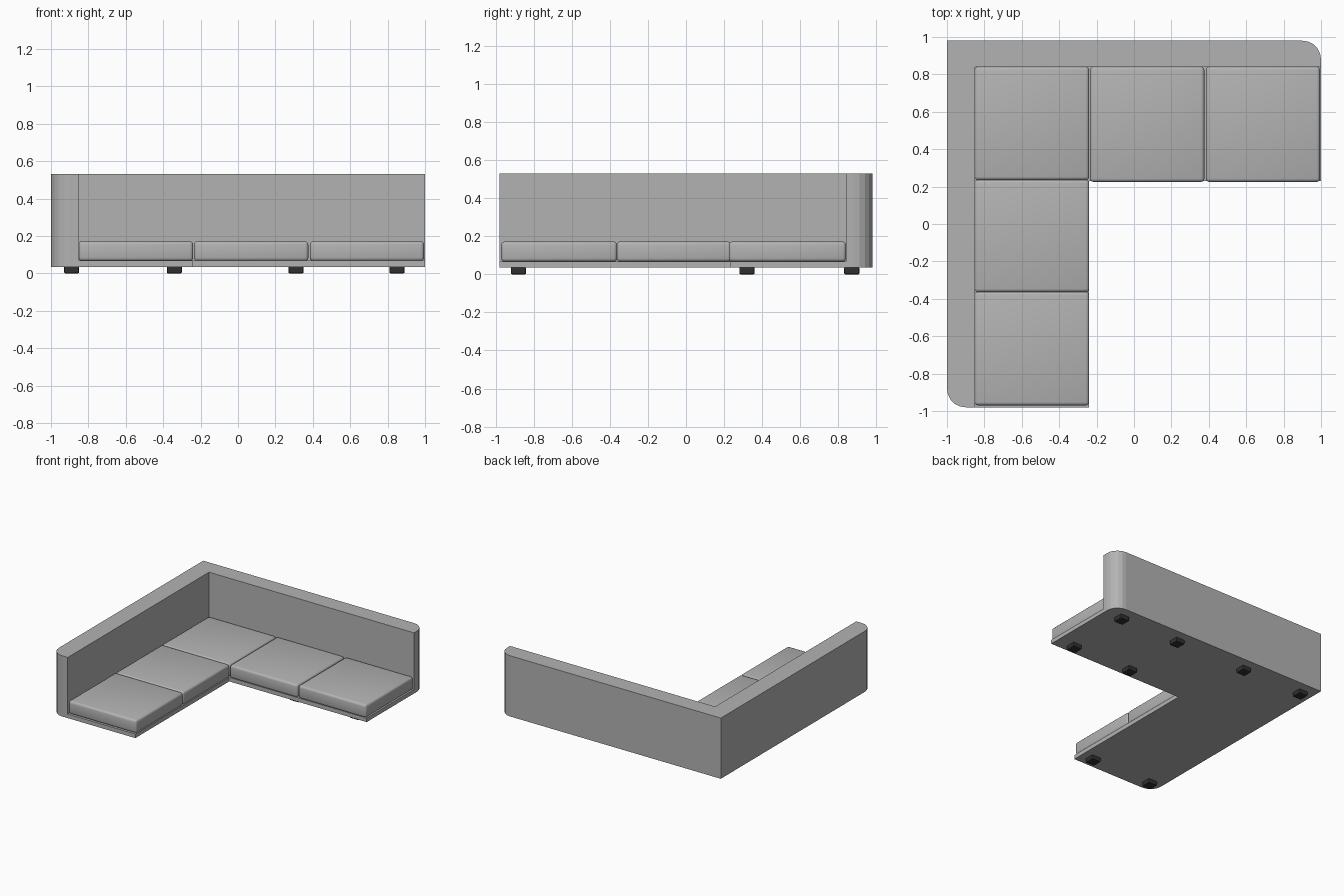
import bpy, bmesh, math

if "Cube" in bpy.data.objects:
    bpy.data.objects.remove(bpy.data.objects["Cube"])

def mat(name, c):
    m = bpy.data.materials.new(name)
    m.diffuse_color = (c, c, c, 1)
    m.use_nodes = True
    m.node_tree.nodes["Principled BSDF"].inputs["Base Color"].default_value = m.diffuse_color
    return m

FABRIC = mat("grey fabric", 0.45)
DARK = mat("dark feet", 0.03)

def finish(name, bm, material):
    bmesh.ops.recalc_face_normals(bm, faces=bm.faces)
    me = bpy.data.meshes.new(name)
    bm.to_mesh(me)
    bm.free()
    me.materials.append(material)
    ob = bpy.data.objects.new(name, me)
    bpy.context.collection.objects.link(ob)
    return ob

def prism(name, pts, z0, z1, material):
    bm = bmesh.new()
    f = bm.faces.new([bm.verts.new((x, y, z0)) for x, y in pts])
    r = bmesh.ops.extrude_face_region(bm, geom=[f])
    for v in r["geom"]:
        if isinstance(v, bmesh.types.BMVert):
            v.co.z = z1
    return finish(name, bm, material)

def box(name, x0, x1, y0, y1, z0, z1, material, bevel, seg):
    bm = bmesh.new()
    bmesh.ops.create_cube(bm, size=1)
    for v in bm.verts:
        v.co = ((x0 + x1) / 2 + v.co.x * (x1 - x0),
                (y0 + y1) / 2 + v.co.y * (y1 - y0),
                (z0 + z1) / 2 + v.co.z * (z1 - z0))
    bmesh.ops.bevel(bm, geom=bm.edges[:], offset=bevel, segments=seg,
                    profile=0.5, affect='EDGES')
    return finish(name, bm, material)

def arc(cx, cy, r, a0, a1, n=5):
    return [(cx + r * math.cos(math.radians(a0 + (a1 - a0) * i / n)),
             cy + r * math.sin(math.radians(a0 + (a1 - a0) * i / n))) for i in range(n + 1)]

# Outer outline shared by base and backrest, with two rounded ends
R, Y = 0.1, 0.98
outer = arc(1 - R, Y - R, R, 0, 90) + [(-1, Y)] + arc(-1 + R, -Y + R, R, 180, 270)

# L-shaped base slab and tall L-shaped backrest
prism("base", outer + [(-0.24, -Y), (-0.24, 0.23), (1, 0.23)], 0.035, 0.068, FABRIC)
prism("backrest", outer + [(-0.85, -Y), (-0.85, 0.84), (1, 0.84)], 0.068, 0.53, FABRIC)

# Seat cushions: three along the left arm, two along the back
cushions = [(-0.852, -0.24, 0.235, 0.84), (-0.852, -0.24, -0.364, 0.237),
            (-0.852, -0.24, -0.97, -0.362),
            (-0.235, 0.376, 0.225, 0.84), (0.384, 0.995, 0.225, 0.84)]
for i, c in enumerate(cushions):
    ob = box(f"seat_cushion_{i + 1}", *c, 0.066, 0.172, FABRIC, 0.018, 3)
    for p in ob.data.polygons:
        p.use_smooth = True
    bpy.context.view_layer.objects.active = ob
    ob.select_set(True)
    bpy.ops.object.shade_smooth_by_angle(angle=math.radians(35))
    ob.select_set(False)

# Feet
feet = [(x, y) for x in (0.31, 0.85) for y in (0.32, 0.87)]
feet += [(-0.34, 0.87), (-0.89, 0.87), (-0.34, -0.88), (-0.89, -0.88)]
for i, (x, y) in enumerate(feet):
    box(f"foot_{i + 1}", x - 0.04, x + 0.04, y - 0.04, y + 0.04, 0, 0.037, DARK, 0.006, 2)
